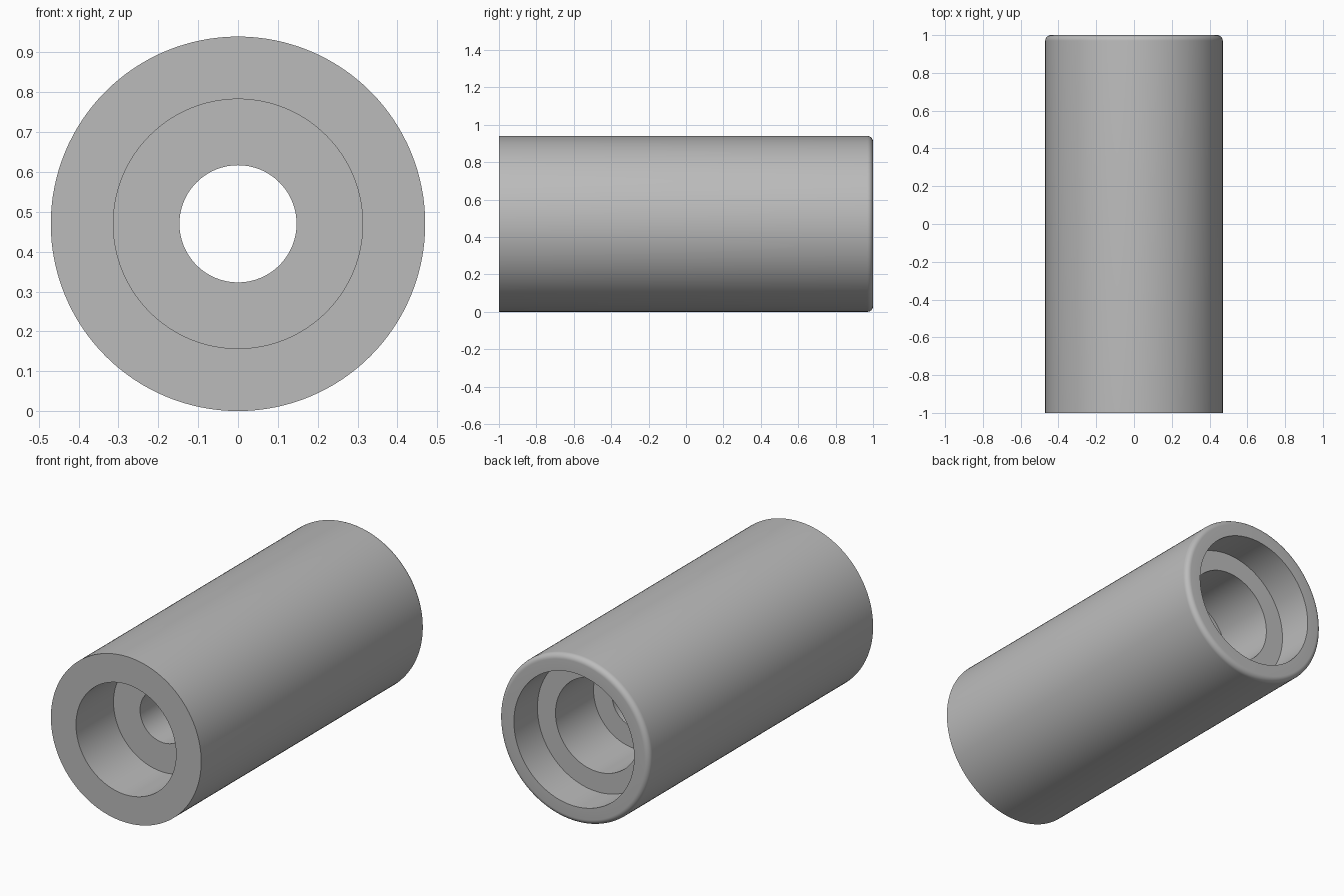
import bpy
import bmesh
from math import pi, sin, cos, radians
from mathutils import Vector, Matrix

cube = bpy.data.objects.get("Cube")
if cube:
    bpy.data.objects.remove(cube, do_unlink=True)

RADIUS = 0.47
FILLET = 0.03
SEGMENTS = 128

# Plain grey metal
grey = bpy.data.materials.new("grey metal")
grey.use_nodes = True
colour = (0.5, 0.5, 0.5, 1.0)
grey.diffuse_color = colour
grey.node_tree.nodes["Principled BSDF"].inputs["Base Color"].default_value = colour

# Rounded outer edge at the back
fillet = [(RADIUS - FILLET + FILLET * cos(a), 1 - FILLET + FILLET * sin(a))
          for a in (i * pi / 16 for i in range(9))]

# Half section as (radius, y): outside, back counterbores, through hole, front bore
profile = [(RADIUS, -1.0)] + fillet + [
    (0.376, 1.0), (0.376, 0.79),
    (0.263, 0.79), (0.263, 0.45),
    (0.147, 0.45), (0.147, -0.665),
    (0.313, -0.665), (0.313, -1.0),
]

# Revolve the section around the long axis
bm = bmesh.new()
verts = [bm.verts.new((r, y, 0)) for r, y in profile]
edges = [bm.edges.new((v, verts[(i + 1) % len(verts)])) for i, v in enumerate(verts)]
bmesh.ops.spin(bm, geom=verts + edges, cent=(0, 0, 0), axis=(0, 1, 0),
               angle=2 * pi, steps=SEGMENTS, use_merge=True)
bmesh.ops.remove_doubles(bm, verts=bm.verts, dist=0.0001)
bmesh.ops.transform(bm, verts=bm.verts, matrix=Matrix.Translation(Vector((0, 0, RADIUS))))
bmesh.ops.recalc_face_normals(bm, faces=bm.faces)

mesh = bpy.data.meshes.new("stepped_sleeve")
bm.to_mesh(mesh)
bm.free()
mesh.materials.append(grey)
sleeve = bpy.data.objects.new("stepped_sleeve", mesh)
bpy.context.collection.objects.link(sleeve)

# Smooth round walls, sharp bore edges
bpy.ops.object.select_all(action='DESELECT')
sleeve.select_set(True)
bpy.context.view_layer.objects.active = sleeve
bpy.ops.object.shade_smooth_by_angle(angle=radians(30))
